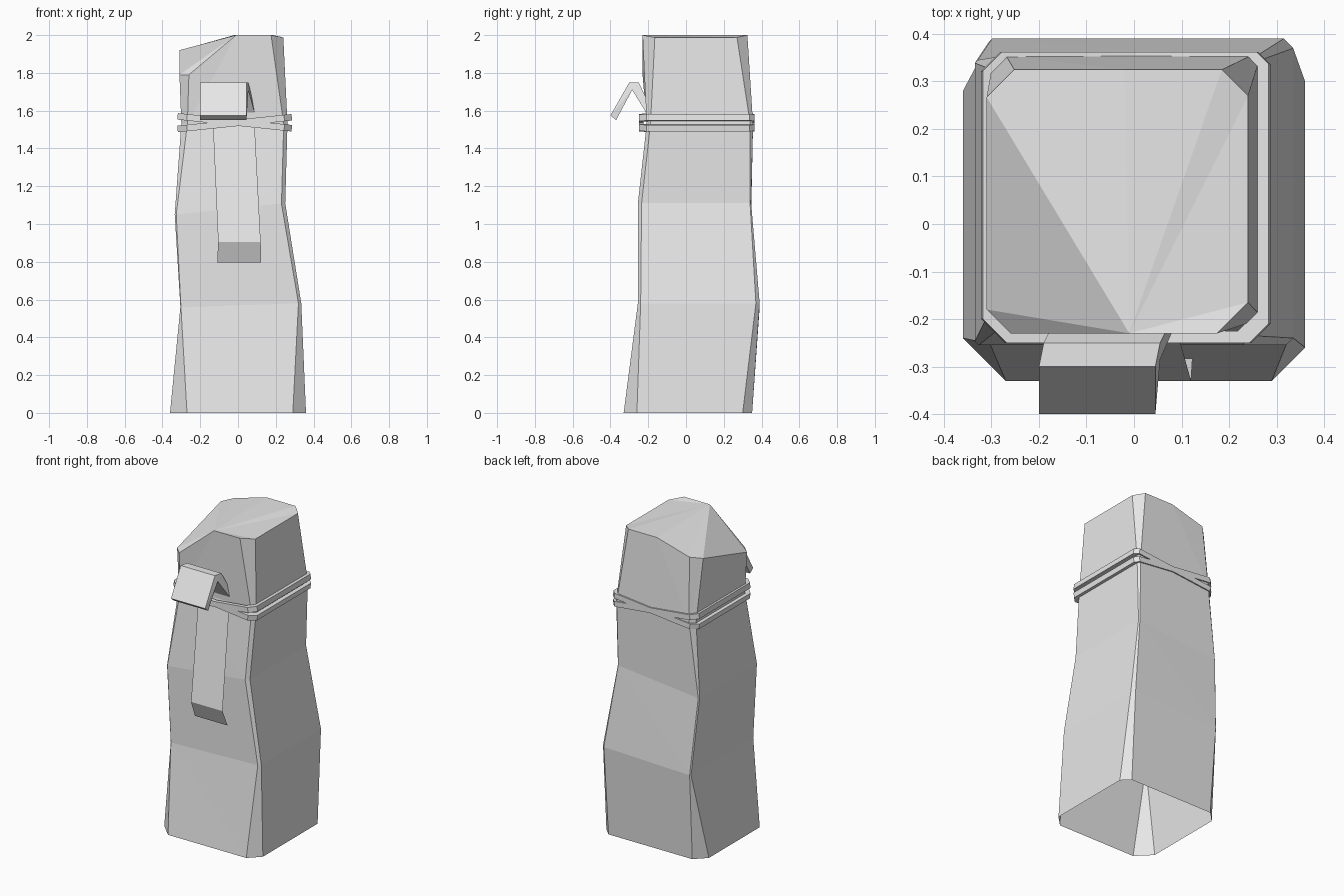
import bpy
import bmesh
from mathutils import Vector

cube = bpy.data.objects.get("Cube")
if cube:
    bpy.data.objects.remove(cube, do_unlink=True)

grey = bpy.data.materials.new("light_grey")
grey.use_nodes = True
grey.diffuse_color = (0.8, 0.8, 0.8, 1)
grey.node_tree.nodes["Principled BSDF"].inputs["Base Color"].default_value = (0.8, 0.8, 0.8, 1)


def finish(bm, name):
    """Turn a bmesh into a flat shaded object."""
    bmesh.ops.recalc_face_normals(bm, faces=bm.faces)
    mesh = bpy.data.meshes.new(name)
    bm.to_mesh(mesh)
    bm.free()
    mesh.materials.append(grey)
    obj = bpy.data.objects.new(name, mesh)
    bpy.context.collection.objects.link(obj)
    return obj


def chamfered_ring(x0, x1, y0, y1, fl, fr, br, bl):
    """Rectangle outline with a cut of its own size on each corner."""
    return [(x0 + fl, y0), (x1 - fr, y0), (x1, y0 + fr), (x1, y1 - br),
            (x1 - br, y1), (x0 + bl, y1), (x0, y1 - bl), (x0, y0 + fl)]


def bridge(bm, a, b):
    n = len(a)
    for i in range(n):
        j = (i + 1) % n
        bm.faces.new((a[i], a[j], b[j], b[i]))


# Body: crooked chamfered post, open underneath
# z at left edge, z at right edge, then outline
levels = [
    (0, 0, (-.36, .36, -.33, .35, .09, .07, .05, .07)),
    (.56, .58, (-.305, .335, -.255, .39, .003, .015, .02, .006)),
    (1.05, 1.11, (-.335, .25, -.255, .345, .008, .02, .006, .006)),
    (1.53, 1.53, (-.3, .262, -.208, .355, .032, .02, .015, .03)),
    (2, 2, (-.31, .24, -.23, .325, .05, .065, .055, .058)),
]
bm = bmesh.new()
rings = []
for z_left, z_right, outline in levels:
    x0, x1 = outline[:2]
    rings.append([bm.verts.new((x, y, z_left + (z_right - z_left) * (x - x0) / (x1 - x0)))
                  for x, y in chamfered_ring(*outline)])
for low, high in zip(rings, rings[1:]):
    bridge(bm, low, high)

# Slanted crown: sink the left corners and add a peak on the front and back edges
top = rings[-1]
for i, z in {0: 1.79, 7: 1.79, 6: 1.92, 5: 1.935, 2: 1.988, 3: 1.988}.items():
    top[i].co.z = z


def split_edge(a, b, co):
    vert = bmesh.utils.edge_split(bm.edges.get((a, b)), a, .5)[1]
    vert.co = co
    return vert


peak = split_edge(top[0], top[1], (-.01, -.23, 2))
back_peak = split_edge(top[4], top[5], (-.02, .325, 2))
around = top[1:5] + [back_peak] + top[5:] + top[:1]
for a, b in zip(around, around[1:]):
    bm.faces.new((peak, a, b))
bmesh.ops.triangulate(bm, faces=[f for f in bm.faces if len(f.verts) > 3])
finish(bm, "post_body")


# Neck bands: two thin square hoops tilted opposite ways
def band(name, z_left, z_right):
    bm = bmesh.new()
    x0, x1, y0, y1 = -.32, .285, -.25, .362
    half, thick = .017, .025
    slope = (z_right - z_left) / (x1 - x0)

    def loop(inset, dz):
        pts = chamfered_ring(x0 + inset, x1 - inset, y0 + inset, y1 - inset,
                             .05, .04, .025, .04)
        return [bm.verts.new((x - slope * dz, y, z_left + slope * (x - x0) + dz))
                for x, y in pts]

    loops = [loop(0, -half), loop(0, half), loop(thick, half), loop(thick, -half)]
    for i in range(4):
        bridge(bm, loops[i], loops[(i + 1) % 4])
    finish(bm, name)


band("falling_band", 1.57, 1.507)
band("rising_band", 1.503, 1.565)


# Folded flap: bent bar whose rear leg drifts sideways
# y, z, sideways drift
profile = [(-.25, 1.75, .01), (-.3, 1.75, 0), (-.4, 1.575, 0),
           (-.37, 1.55, 0), (-.285, 1.71, .01), (-.205, 1.58, .045), (-.18, 1.6, .045)]
bm = bmesh.new()
sides = [[bm.verts.new((x + drift, y, z)) for y, z, drift in profile] for x in (-.2, .045)]
bridge(bm, *sides)
for side in sides:
    bm.faces.new(side)
bmesh.ops.triangulate(bm, faces=[f for f in bm.faces if len(f.verts) > 4])
finish(bm, "folded_flap")

# Hanging strap: thin sheet with a tail kinked back toward the post
bm = bmesh.new()
rows = [(-.135, .085, -.205, 1.58), (-.105, .12, -.33, .905), (-.11, .123, -.283, .795)]
pairs = [(bm.verts.new((xl, y, z)), bm.verts.new((xr, y, z))) for xl, xr, y, z in rows]
for (a, b), (c, d) in zip(pairs, pairs[1:]):
    bm.faces.new((a, c, d, b))
strap = finish(bm, "hanging_strap")
# the sheet is open, so make it face outward
if strap.data.polygons[0].normal.dot(Vector((0, -1, 0))) < 0:
    strap.data.flip_normals()
